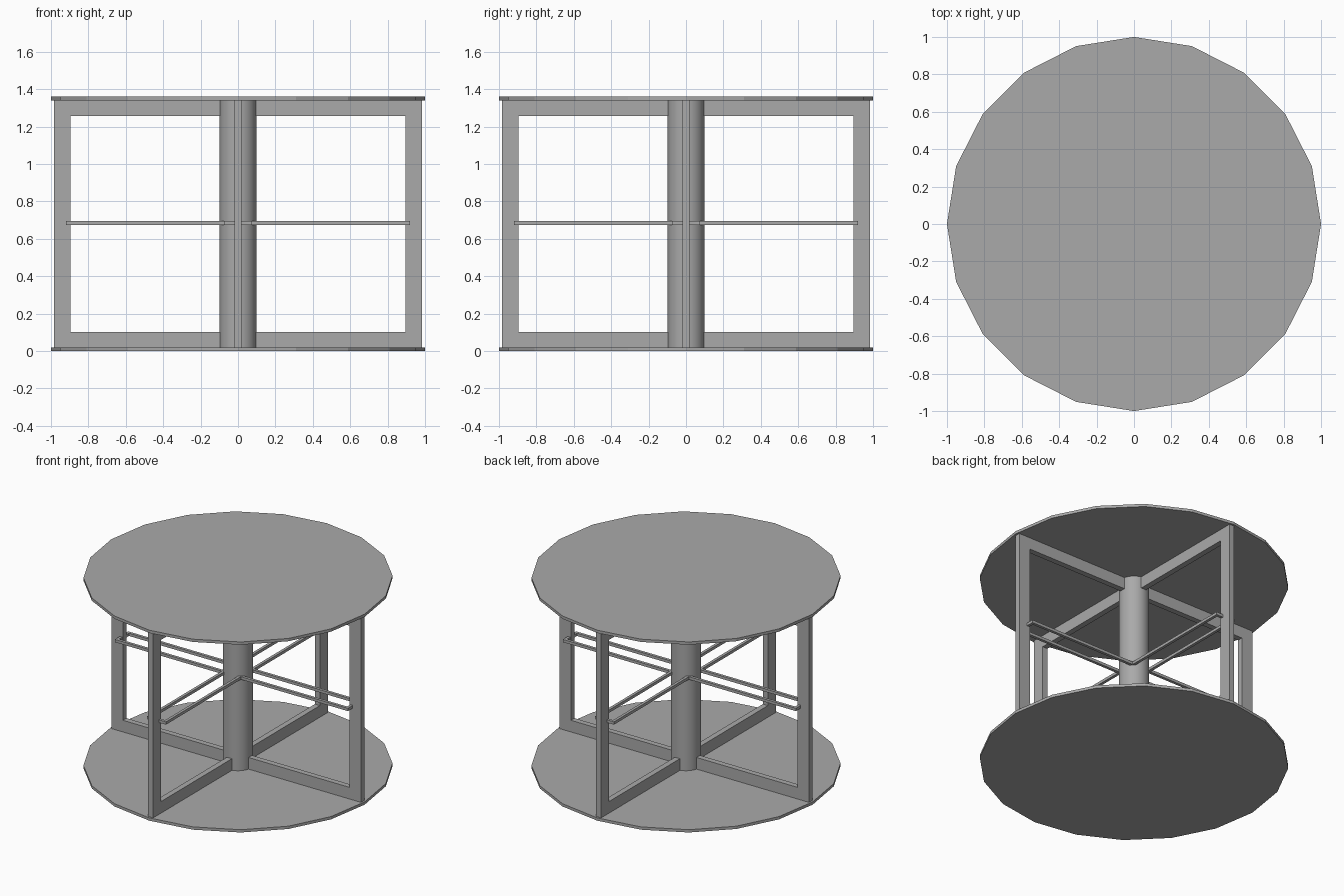
import bpy, bmesh
from math import radians
from mathutils import Matrix, Vector

cube = bpy.data.objects.get("Cube")
if cube:
    bpy.data.objects.remove(cube)

grey = bpy.data.materials.new("plain grey")
grey.use_nodes = True
colour = (0.4, 0.4, 0.4, 1)
grey.diffuse_color = colour
grey.node_tree.nodes["Principled BSDF"].inputs["Base Color"].default_value = colour

BASE, TOP, PLATE = 0.02, 1.34, 0.02


def extruded(name, outline, vector, turn):
    """Extrude a closed outline along a vector and turn it about z."""
    bm = bmesh.new()
    face = bm.faces.new([bm.verts.new(p) for p in outline])
    new = bmesh.ops.extrude_face_region(bm, geom=[face])["geom"]
    bmesh.ops.translate(bm, vec=Vector(vector),
                        verts=[v for v in new if isinstance(v, bmesh.types.BMVert)])
    bmesh.ops.recalc_face_normals(bm, faces=bm.faces)
    bm.transform(Matrix.Rotation(radians(turn), 4, "Z"))
    mesh = bpy.data.meshes.new(name)
    bm.to_mesh(mesh)
    bm.free()
    mesh.materials.append(grey)
    obj = bpy.data.objects.new(name, mesh)
    bpy.context.collection.objects.link(obj)
    return obj


def cylinder(name, sides, radius, bottom, top):
    bpy.ops.mesh.primitive_cylinder_add(vertices=sides, radius=radius, depth=top - bottom,
                                        location=(0, 0, (bottom + top) / 2))
    obj = bpy.context.object
    obj.name = name
    obj.data.materials.append(grey)
    return obj


# Floor and ceiling discs
cylinder("floor_disc", 20, 1, 0, BASE)
cylinder("ceiling_disc", 20, 1, TOP, TOP + PLATE)

# Central column
cylinder("central_column", 48, 0.098, BASE, TOP)
bpy.ops.object.shade_smooth_by_angle(angle=radians(30))

# Wing frame: open towards the column
END, INNER, RAIL, HALF = 0.985, 0.895, 0.083, 0.02
wing = [(0, BASE), (END, BASE), (END, TOP), (0, TOP),
        (0, TOP - RAIL), (INNER, TOP - RAIL), (INNER, BASE + RAIL), (0, BASE + RAIL)]

# Push bar: an angled rail per quadrant with a short return to each wing
TIP, BAR, OFF = 0.92, 0.02, 0.075
half_bar = [(HALF, TIP - BAR), (HALF, TIP), (OFF, TIP), (OFF, OFF)]
bar = half_bar + [(y, x) for x, y in reversed(half_bar[:3])]
bar += [(TIP - BAR, OFF - BAR), (OFF - BAR, OFF - BAR), (OFF - BAR, TIP - BAR)]

for i, side in enumerate(("left", "back", "right", "front")):
    extruded(f"{side}_wing_frame", [(x, -HALF, z) for x, z in wing], (0, 2 * HALF, 0), 90 * i)
    extruded(f"push_bar_{i + 1}", [(x, y, 0.675) for x, y in bar], (0, 0, BAR), 90 * i)
